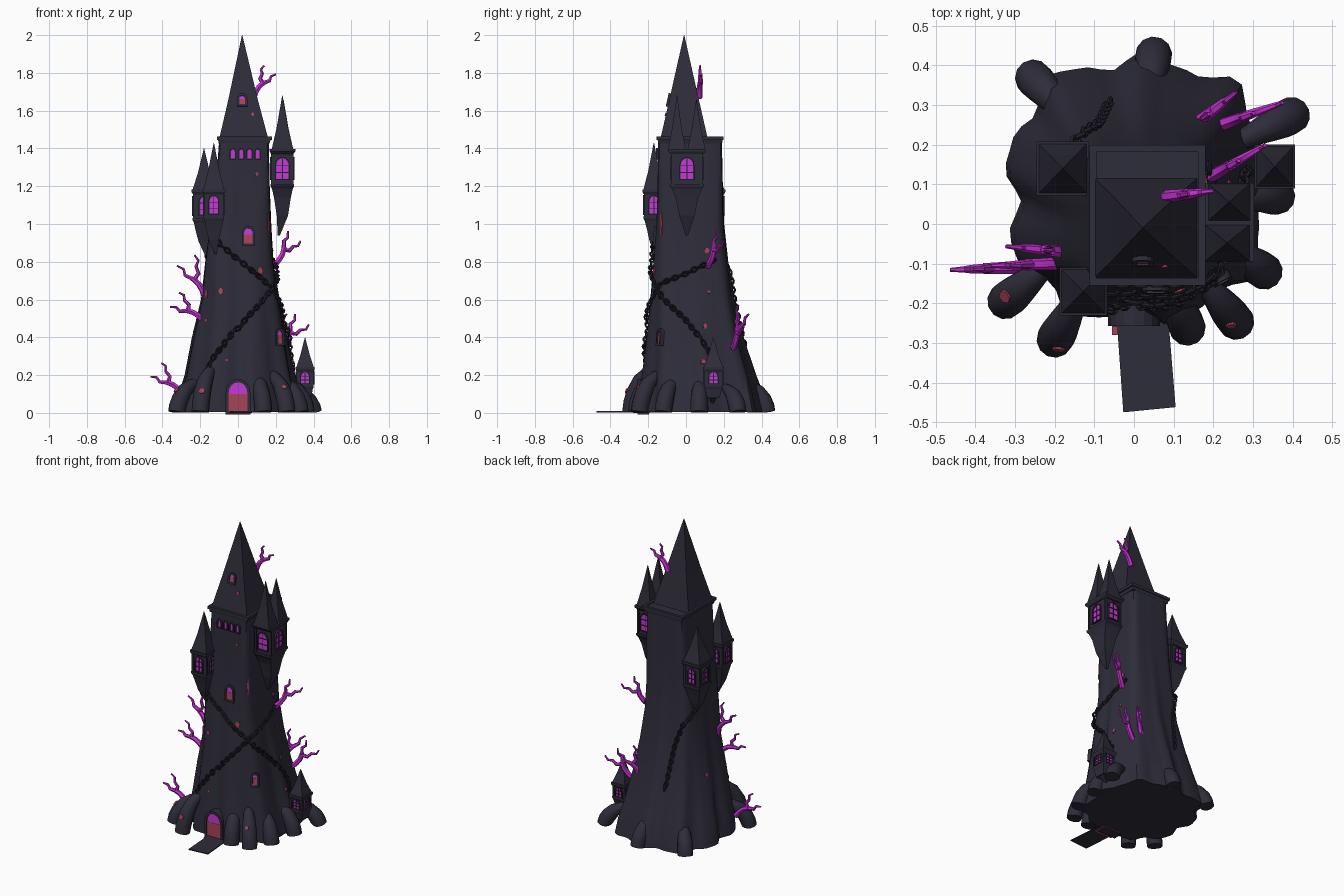
import bpy, bmesh, math
from mathutils import Vector as V
from mathutils.bvhtree import BVHTree

if "Cube" in bpy.data.objects:
    bpy.data.objects.remove(bpy.data.objects["Cube"])
UP = V((0, 0, 1))


def material(name, rgb):
    m = bpy.data.materials.new(name)
    m.use_nodes = True
    m.diffuse_color = (*rgb, 1)
    m.node_tree.nodes["Principled BSDF"].inputs["Base Color"].default_value = (*rgb, 1)
    return m


MATS = [material("dark stone", (.027, .026, .042)), material("iron", (.016, .015, .023)),
        material("magenta wood", (.58, .03, .66)), material("violet glass", (.56, .04, .68)),
        material("red glow", (.4, .055, .1)), material("roof slate", (.026, .025, .04))]
STONE, IRON, WOOD, GLASS, RED, SLATE = range(6)


def finish(bm, name, smooth=False):
    bmesh.ops.recalc_face_normals(bm, faces=bm.faces)
    me = bpy.data.meshes.new(name)
    bm.to_mesh(me)
    bm.free()
    for m in MATS:
        me.materials.append(m)
    ob = bpy.data.objects.new(name, me)
    bpy.context.collection.objects.link(ob)
    if smooth:
        bpy.ops.object.select_all(action='DESELECT')
        ob.select_set(True)
        bpy.context.view_layer.objects.active = ob
        bpy.ops.object.shade_smooth_by_angle(angle=math.radians(45))
    return ob


def skin(bm, rings, mat, closed=False):
    """Bridge rings of points with quads; cap the ends unless closed."""
    vs = [[bm.verts.new(p) for p in r] for r in rings]
    n = len(vs[0])
    pairs = list(zip(vs, vs[1:])) + ([(vs[-1], vs[0])] if closed else [])
    for a, b in pairs:
        for i in range(n):
            j = (i + 1) % n
            bm.faces.new((a[i], a[j], b[j], b[i])).material_index = mat
    if not closed:
        for r in (vs[0], vs[-1]):
            bm.faces.new(r).material_index = mat


def square_loft(bm, rows, mat):
    """Rows of z, centre x, centre y, half width, half depth."""
    skin(bm, [[(cx + sx * hx, cy + sy * hy, z) for sx, sy in ((-1, -1), (1, -1), (1, 1), (-1, 1))]
              for z, cx, cy, hx, hy in rows], mat)


def tube(bm, pts, radii, mat, sides=6, floor=-1):
    pts = [V(p) for p in pts]
    rings, x = [], V((.31, .52, .8))
    for i, p in enumerate(pts):
        d = (pts[min(i + 1, len(pts) - 1)] - pts[max(i - 1, 0)]).normalized()
        x = (x - d * x.dot(d)).normalized()
        y = d.cross(x)
        ring = [p + radii[i] * (x * math.cos(a) + y * math.sin(a))
                for a in (math.tau * k / sides for k in range(sides))]
        for q in ring:
            q.z = max(q.z, floor)
        rings.append(ring)
    skin(bm, rings, mat)


# Tower body: square at the top, lobed and flared at the foot
ROWS = [(.004, -.31, .33, -.235, .41, 2.6, .055), (.1, -.3, .315, -.23, .39, 2.6, .055),
        (.2, -.27, .285, -.22, .355, 2.8, .05), (.4, -.235, .25, -.2, .295, 3, .035),
        (.6, -.19, .215, -.185, .25, 3.5, .025), (.8, -.17, .185, -.17, .22, 4.5, .015),
        (1, -.145, .175, -.155, .2, 6, .008), (1.2, -.118, .168, -.15, .195, 10, 0),
        (1.44, -.1, .163, -.148, .19, 14, 0)]


def body_ring(z, x0, x1, y0, y1, n, amp):
    ring = []
    for i in range(64):
        a = math.tau * i / 64
        c, s = math.cos(a), math.sin(a)
        r = (abs(c) ** n + abs(s) ** n) ** (-1 / n)
        r *= 1 + amp * math.sin(9 * a + .6) + amp * .4 * math.sin(17 * a + z * 2)
        ring.append(V(((x0 + x1) / 2 + (x1 - x0) / 2 * r * c, (y0 + y1) / 2 + (y1 - y0) / 2 * r * s, z)))
    return ring


bm = bmesh.new()
skin(bm, [body_ring(*r) for r in ROWS], STONE)
walls = [finish(bm, "tower_body", True)]

# Main spire and parapet
bm = bmesh.new()
square_loft(bm, [(1.455, .03, -.01, .13, .125), (1.47, .03, -.01, .125, .121), (1.65, .027, -.01, .08, .08),
                 (2, .022, -.01, .001, .001)], SLATE)
walls.append(finish(bm, "main_spire"))
bm = bmesh.new()
square_loft(bm, [(1.425, .032, .022, .134, .169), (1.457, .034, .022, .142, .174)], STONE)
for s in (-1, 1):
    square_loft(bm, [(1.445, .034 + s * .137, .022, .009, .177), (1.464, .034 + s * .137, .022, .009, .177)], STONE)
    square_loft(bm, [(1.445, .034, .022 + s * .168, .146, .009), (1.464, .034, .022 + s * .168, .146, .009)], STONE)
finish(bm, "parapet")

# Roots around the foot: narrow where they leave the wall, broad at the ground
for i, (x, y, h) in enumerate(((-.255, .37, .14), (.05, .428, .14), (.4, .275, .12), (.362, .07, .15), (.33, -.12, .16),
                               (.258, -.247, .19), (.135, -.262, .18), (-.2, -.292, .22), (-.325, -.195, .15))):
    bm = bmesh.new()
    c, e = V((0, .08, 0)), V((x, y, 0))
    path = [c.lerp(e, t) + UP * h * f for t, f in ((.6, 1.15), (.75, 1), (.86, .8), (.94, .5), (.98, .25), (1, .02))]
    tube(bm, path, (.02, .03, .04, .046, .047, .046), STONE, 12, .002)
    walls.append(finish(bm, f"root_{i}", True))

deps = bpy.context.evaluated_depsgraph_get()
TREES = [BVHTree.FromObject(o, deps) for o in walls]


def wall(origin, d):
    """First wall point met from outside along d."""
    hits = [h for h in (t.ray_cast(V(origin) - 2 * V(d), V(d)) for t in TREES) if h[0]]
    h = min(hits, key=lambda q: q[3])
    n = h[1] if h[1].dot(V(d)) < 0 else -h[1]
    return h[0], n


def place(outline, loc, n, depth):
    n = V(n).normalized()
    r = UP.cross(n).normalized()
    u = n.cross(r)
    return [V(loc) + r * a + u * b + n * depth for a, b in outline]


def prism(bm, outline, loc, n, d0, d1, mat):
    skin(bm, [place(outline, loc, n, d) for d in (d0, d1)], mat)


def arch(w, h):
    top = [(w / 2 * math.cos(t), h / 2 - w / 2 + w * .55 * math.sin(t)) for t in (math.pi * k / 8 for k in range(9))]
    return [(-w / 2, -h / 2), (w / 2, -h / 2)] + top


def rect(w, h, u=0, v=0):
    return [(u - w / 2, v - h / 2), (u + w / 2, v - h / 2), (u + w / 2, v + h / 2), (u - w / 2, v + h / 2)]


def window(name, loc, n, w, h, bars=True, glow=0, back=.01, rim=.012):
    """Raised arched frame around a glass plate, with optional red lower part and bars."""
    bm = bmesh.new()
    inner, outer = arch(w, h), arch(w + 2 * rim, h + 2 * rim)
    skin(bm, [place(o, loc, n, d) for o, d in ((outer, -back), (outer, .011), (inner, .011), (inner, -back))],
         STONE, closed=True)
    prism(bm, inner, loc, n, 0, .004, GLASS)
    if glow:
        prism(bm, rect(w, h * glow, 0, h * (glow - 1) / 2), loc, n, .001, .0055, RED)
    if bars:
        prism(bm, rect(.004, h), loc, n, .003, .008, IRON)
        for v in (-.18, .18):
            prism(bm, rect(w, .004, 0, v * h), loc, n, .003, .008, IRON)
    finish(bm, name)


# Turrets on tapering brackets
def turret(name, x, y, hx, hy, low, z0, z1, spires, ww, wh):
    bm = bmesh.new()
    cx, cy = x * .92, y * .95
    square_loft(bm, [(low, cx, cy, .006, .006), (low + (z0 - low) * .4, x, y, hx * .48, hy * .45),
                     (z0 - .06, x, y, hx * .72, hy * .66), (z0 - .015, x, y, hx * .88, hy * .88),
                     (z0, x, y, hx, hy), (z0 + .012, x, y, hx, hy)], STONE)
    square_loft(bm, [(z0, x, y, hx * .86, hy * .86), (z1, x, y, hx * .86, hy * .86)], STONE)
    for sx in (-1, 1):
        for sy in (-1, 1):
            px, py = x + sx * hx * .86, y + sy * hy * .86
            square_loft(bm, [(z0, px, py, .006, .006), (z1, px, py, .006, .006)], STONE)
    square_loft(bm, [(z1 - .01, x, y, hx * .95, hy * .95), (z1 + .005, x, y, hx * 1.1, hy * 1.1),
                     (z1 + .018, x, y, hx * 1.1, hy * 1.1)], SLATE)
    for sx, sy, bx, by, top in spires:
        zb = z1 + .018
        square_loft(bm, [(zb, sx, sy, bx, by), (zb + (top - zb) * .4, sx, sy, bx * .54, by * .54),
                         (top, sx, sy, .001, .001)], SLATE)
    finish(bm, name)
    for side, nx, ny in (("left", 1, 0), ("right", -1, 0), ("back", 0, 1), ("front", 0, -1)):
        window(f"{name}_window_{side}", (x + nx * hx * .86, y + ny * hy * .86, (z0 + z1) / 2 + .002), (nx, ny, 0),
               ww, wh, rim=.006)


turret("front_turret", -.128, -.17, .055, .055, .84, 1.03, 1.165, [(-.128, -.17, .055, .055, 1.43)], .045, .09)
turret("back_turret", -.18, .14, .06, .062, .83, 1.02, 1.165, [(-.18, .14, .06, .062, 1.4)], .045, .09)
turret("twin_turret", .235, .005, .062, .09, .94, 1.2, 1.38,
       [(.235, -.048, .056, .046, 1.68), (.24, .055, .052, .046, 1.66)], .066, .105)
turret("ground_turret", .355, .145, .046, .05, .05, .14, .225, [(.355, .145, .046, .05, .4)], .042, .054)

# Door, sill and bridge
window("front_door", (0, -.246, .082), (0, -1, 0), .098, .15, bars=False, glow=.62, back=.05, rim=.016)
bm = bmesh.new()
prism(bm, rect(.09, .13), (.01, -.235, 0), (.001, 0, 1), 0, .002, RED)
square_loft(bm, [(.003, .015, -.245, .068, .014), (.008, .015, -.245, .068, .014)], STONE)
finish(bm, "door_sill")
bm = bmesh.new()
skin(bm, [[(-.045, -.22, z), (.085, -.22, z), (.105, -.462, z), (-.027, -.475, z)] for z in (.0025, .009)], STONE)
finish(bm, "bridge")

# Windows in the main walls
for i in range(4):
    p, n = wall((-.027 + i * .044, 0, 1.37), (0, 1, 0))
    window(f"gallery_window_{i}", p, n, .02, .045, bars=False, rim=.007)
FRONT, SIDE, LEFT, CORNER = (0, 1, 0), (-1, 0, 0), (1, 0, 0), (.6, .8, 0)
for name, o, d, w, h, g in (("hall", (.055, 0, .935), FRONT, .044, .08, .6), ("spire", (.022, 0, 1.655), FRONT, .03, .045, .6),
                            ("stair", (.22, 0, .4), FRONT, .026, .065, .7)):
    p, n = wall(o, d)
    window(name + "_window", p, n, w, h, bars=False, glow=g)

# Glowing cracks
bm = bmesh.new()
for o, d, w, h in (((-.165, 0, .63), FRONT, .016, .045), ((-.09, 0, .645), FRONT, .026, .036),
                   ((.115, 0, .75), FRONT, .028, .042), ((-.19, 0, .115), FRONT, .032, .03),
                   ((-.27, -.11, .12), CORNER, .035, .035), ((-.165, 0, .49), FRONT, .014, .016),
                   ((.245, 0, .135), FRONT, .026, .024), ((-.06, 0, .28), FRONT, .014, .014),
                   ((.078, 0, 1.58), FRONT, .016, .02), ((.1, 0, 1.265), FRONT, .016, .02),
                   ((0, -.13, 1), SIDE, .012, .12), ((0, .11, .86), SIDE, .028, .032), ((0, .12, .64), SIDE, .016, .016),
                   ((0, .1, .46), SIDE, .022, .032), ((0, .09, .27), SIDE, .028, .025),
                   ((0, .12, .43), LEFT, .02, .025)):
    p, n = wall(o, d)
    prism(bm, [(w / 2 * math.cos(k * math.tau / 6), h / 2 * math.sin(k * math.tau / 6)) for k in range(6)],
          p, n, -.004, .005, RED)
finish(bm, "glowing_cracks")

# Forked branches
STROKES = [([(-.1, 0), (.15, .05), (.35, .05), (.55, -.02)], .017, .014),
           ([(.5, 0), (.58, .17), (.76, .2), (.86, .32), (1.02, .3)], .013, .005),
           ([(.52, -.01), (.7, -.14), (.85, -.1), (1, -.2)], .013, .005)]


def branch(name, base, tip, flip=1):
    bm = bmesh.new()
    base, axis = V(base), V(tip) - V(base)
    perp = axis.cross(UP).normalized().cross(axis) * flip
    for pts, r0, r1 in STROKES:
        k = len(pts) - 1
        tube(bm, [base + axis * a + perp * b for a, b in pts], [r0 + (r1 - r0) * i / k for i in range(k + 1)], WOOD)
    finish(bm, name, True)


for i, b in enumerate((((.09, .07, 1.68), (.175, .08, 1.81)), ((.195, .12, .79), (.29, .175, .94), -1),
                       ((.16, .255, .36), (.23, .31, .54)), ((.22, .25, .35), (.33, .29, .5), -1),
                       ((-.18, -.07, .61), (-.285, -.06, .8)), ((-.19, -.1, .49), (-.34, -.105, .59)),
                       ((-.3, -.11, .1), (-.44, -.115, .22)))):
    branch(f"branch_{i}", *b)


# Chains lying on the walls
def chain(name, points):
    bm = bmesh.new()
    path = []
    for a, b in zip(points, points[1:]):
        steps = max(2, round((V(b) - V(a)).length / .008))
        for k in range(steps):
            p, n, _, _ = TREES[0].find_nearest(V(a).lerp(V(b), k / steps))
            path.append((p + n * .012, n))
    last, count = None, 0
    for (p, n), (q, _) in zip(path, path[1:]):
        if (last and (p - last).length < .023) or (q - p).length < 1e-5:
            continue
        last, count = p, count + 1
        d = (q - p).normalized()
        side = d.cross(n).normalized()
        up = side.cross(d)
        if count % 2:
            side, up = up, side
        rings = []
        for k in range(8):
            t = math.tau * k / 8
            out = d * math.cos(t) + side * math.sin(t)
            c = p + d * .017 * math.cos(t) + side * .011 * math.sin(t)
            rings.append([c + .0058 * (out * math.cos(m) + up * math.sin(m)) for m in (0, 1.571, 3.142, 4.712)])
        skin(bm, rings, IRON, closed=True)
    finish(bm, name)


chain("falling_chain", [(-.13, -.17, .92), (.03, -.2, .79), (.2, -.17, .65), (.24, 0, .49), (.3, .13, .33), (.3, .14, .22)])
chain("rising_chain", [(-.23, -.23, .18), (-.02, -.23, .43), (.2, -.17, .67), (.22, 0, .74), (.2, .17, .82)])
chain("back_chain", [(-.17, .14, .86), (-.13, .23, .76), (-.09, .25, .62), (-.06, .29, .34)])
